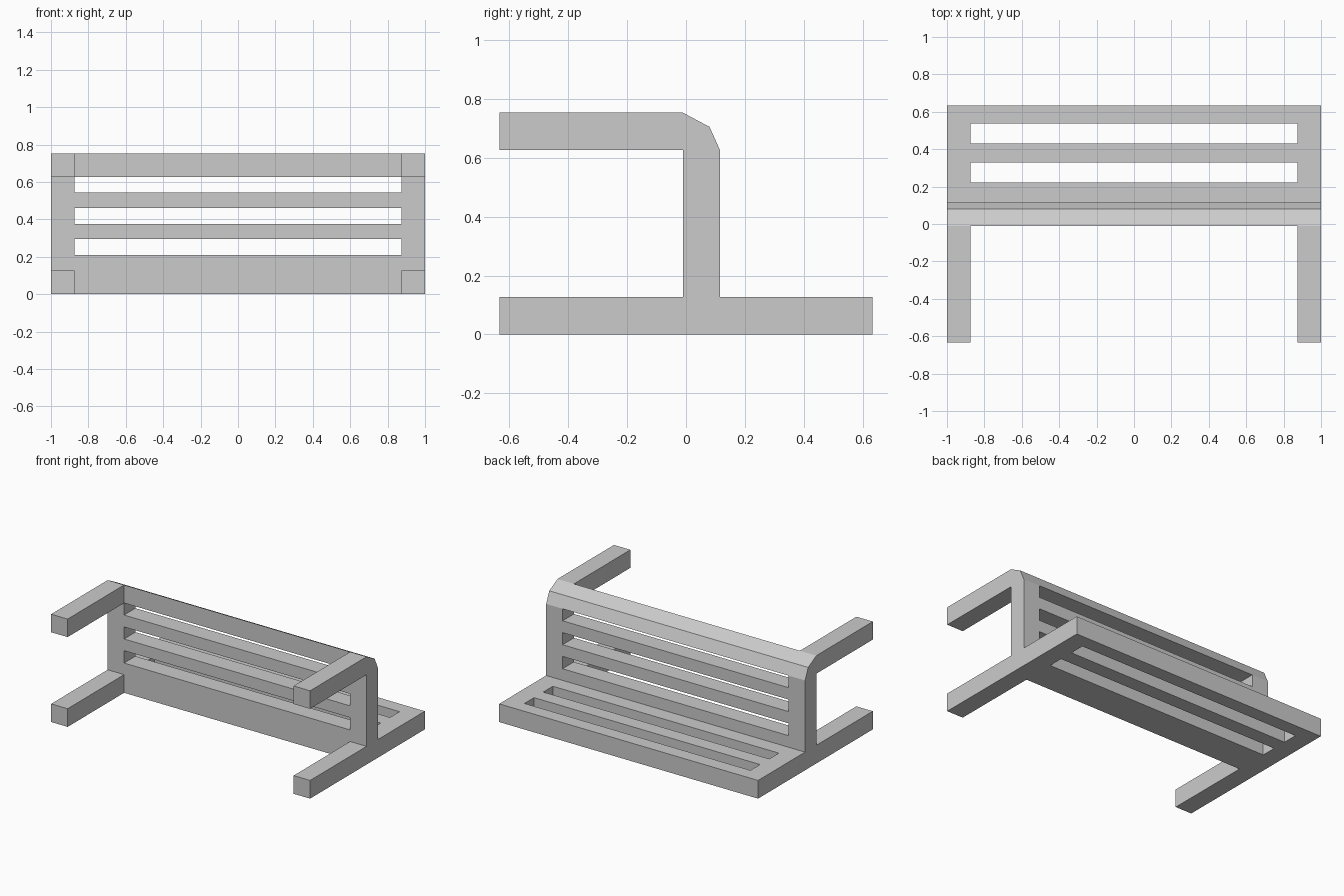
import bpy, bmesh

if "Cube" in bpy.data.objects:
    bpy.data.objects.remove(bpy.data.objects["Cube"])

X_IN = 0.873          # inner face of the side bars
FRONT = -0.01         # front face of the upright panel
BACK = 0.115          # back face of the upright panel
T = 0.127             # bar thickness
Z_ARM = 0.627         # underside of the upper arms
HALF_D = 0.633


def extrude_profile(name, pts, x0, x1):
    """Extrude a (y, z) profile along x."""
    bm = bmesh.new()
    face = bm.faces.new([bm.verts.new((x0, y, z)) for y, z in pts])
    res = bmesh.ops.extrude_face_region(bm, geom=[face])
    verts = [v for v in res["geom"] if isinstance(v, bmesh.types.BMVert)]
    bmesh.ops.translate(bm, verts=verts, vec=(x1 - x0, 0, 0))
    bmesh.ops.recalc_face_normals(bm, faces=bm.faces)
    mesh = bpy.data.meshes.new(name)
    bm.to_mesh(mesh)
    bm.free()
    ob = bpy.data.objects.new(name, mesh)
    bpy.context.scene.collection.objects.link(ob)
    return ob


def cut(target, name, y0, y1, z0, z1):
    """Cut a box opening between the side bars."""
    c = extrude_profile(name, [(y0, z0), (y1, z0), (y1, z1), (y0, z1)], -X_IN, X_IN)
    c.hide_render = True
    m = target.modifiers.new(name, "BOOLEAN")
    m.operation = "DIFFERENCE"
    m.solver = "EXACT"
    m.object = c
    bpy.context.view_layer.objects.active = target
    bpy.ops.object.modifier_apply(modifier=name)
    bpy.data.objects.remove(c)


# Frame: base, upright panel and upper arms as one side profile
frame = extrude_profile("slatted_frame", [
    (-HALF_D, 0), (HALF_D, 0), (HALF_D, T), (BACK, T), (BACK, Z_ARM),
    (0.08, 0.705), (FRONT, 0.753), (-HALF_D, 0.753), (-HALF_D, Z_ARM),
    (FRONT, Z_ARM), (FRONT, T), (-HALF_D, T)], -1, 1)

# Open bay at the front, leaving the four arms
cut(frame, "front_bay", -1, FRONT, -0.2, 1)

# Horizontal slots in the upright panel
for i, (z0, z1) in enumerate([(0.208, 0.294), (0.376, 0.46), (0.543, Z_ARM)]):
    cut(frame, f"panel_slot_{i}", -0.1, 0.2, z0, z1)

# Slots in the rear base
for i, (y0, y1) in enumerate([(0.222, 0.328), (0.43, 0.536)]):
    cut(frame, f"base_slot_{i}", y0, y1, -0.1, 0.2)
